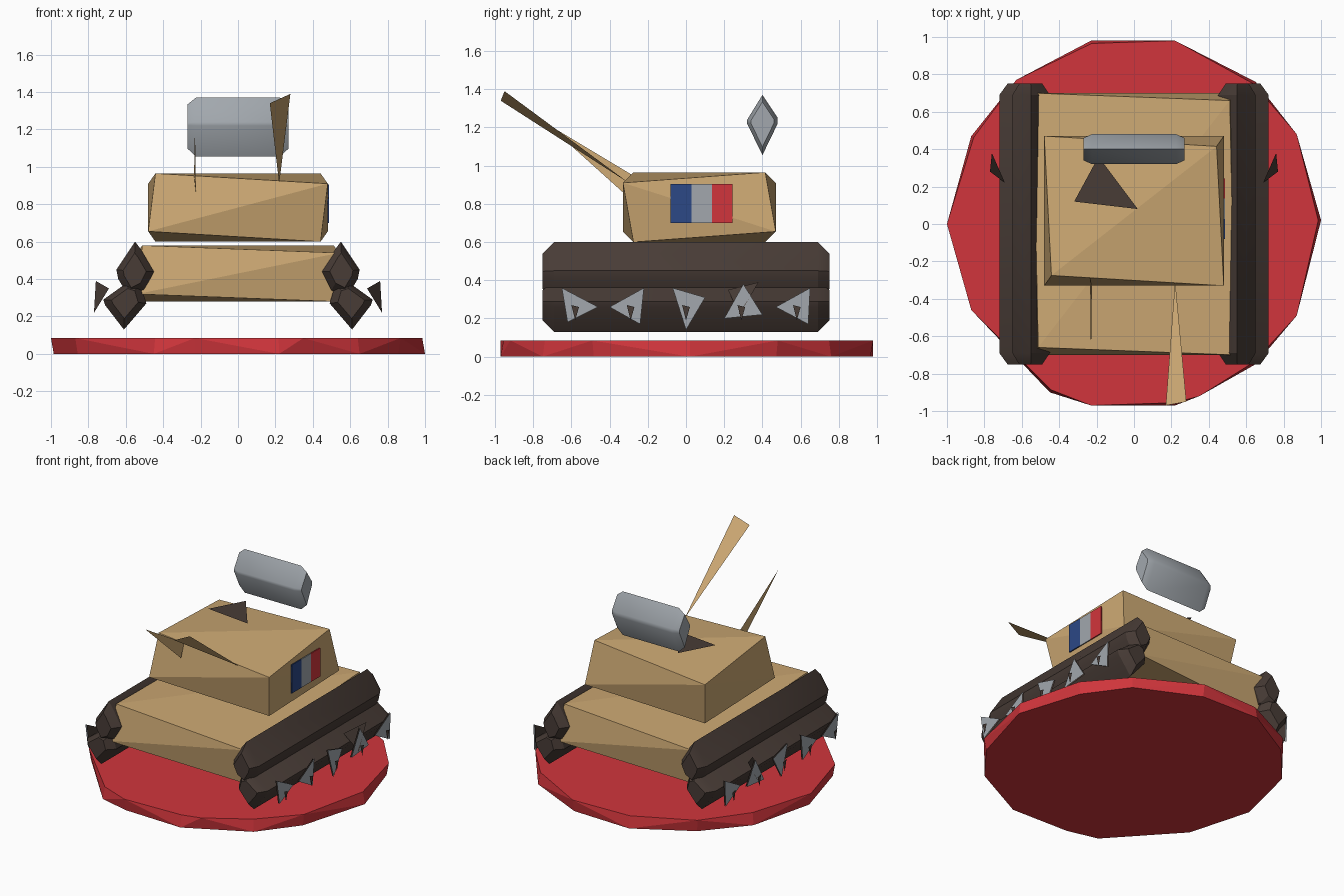
import bpy
import bmesh
from mathutils import Vector

cube = bpy.data.objects.get("Cube")
if cube:
    bpy.data.objects.remove(cube, do_unlink=True)


def material(name, rgb):
    m = bpy.data.materials.new(name)
    m.diffuse_color = (*rgb, 1)
    m.use_nodes = True
    m.node_tree.nodes["Principled BSDF"].inputs["Base Color"].default_value = (*rgb, 1)
    return m


TAN = material("sand tan", (0.60, 0.39, 0.17))
RED = material("red", (0.64, 0.036, 0.045))
DARK = material("dark brown", (0.065, 0.045, 0.037))
GREY = material("grey", (0.36, 0.39, 0.42))
BLUE = material("blue", (0.025, 0.065, 0.24))


def finish(name, bm, mat, smooth=None):
    mesh = bpy.data.meshes.new(name)
    bm.to_mesh(mesh)
    bm.free()
    mesh.materials.append(mat)
    obj = bpy.data.objects.new(name, mesh)
    bpy.context.collection.objects.link(obj)
    if smooth:
        bpy.ops.object.select_all(action="DESELECT")
        obj.select_set(True)
        bpy.context.view_layer.objects.active = obj
        bpy.ops.object.shade_smooth_by_angle(angle=smooth)
    return obj


def solid(name, points, mat, smooth=None):
    """Faceted block wrapped round a few corner points."""
    bm = bmesh.new()
    for p in points:
        bm.verts.new(p)
    bmesh.ops.convex_hull(bm, input=bm.verts)
    bmesh.ops.dissolve_limit(bm, angle_limit=0.01, verts=bm.verts, edges=bm.edges)
    bmesh.ops.recalc_face_normals(bm, faces=bm.faces)
    return finish(name, bm, mat, smooth)


def sheet(name, points, mat):
    bm = bmesh.new()
    bm.faces.new([bm.verts.new(p) for p in points])
    return finish(name, bm, mat)


def twisted_box(name, x, y0, y1, z0, z1, cut, mat):
    """Box whose corners alternate between pulled in at the side and at the top."""
    pts = []
    for sx in (-1, 1):
        for sy in (-1, 1):
            for sz in (-1, 1):
                wide = sx * sy * sz < 0
                a, b = (0, cut) if wide else (cut, 0)
                y = y0 + a if sy < 0 else y1 - a
                z = z0 + b if sz < 0 else z1 - b
                pts.append((sx * (x - a * 0.7), y, z))
    return solid(name, pts, mat)


def bar(profile, half, inset, shrink, place):
    """Corner points of a long bar with tapered ends."""
    centre = sum((Vector(p) for p in profile), Vector((0, 0))) / len(profile)
    pts = []
    for end in (-1, 1):
        for p in profile:
            tip = centre + (Vector(p) - centre) * shrink
            pts.append(place(end * (half - inset), p))
            pts.append(place(end * half, tip))
    return pts


# Display disc
rim = [(-1, 0), (-0.87, 0.47), (-0.63, 0.77), (-0.23, 0.98), (0.22, 0.98),
       (0.65, 0.76), (0.87, 0.48), (1, 0.02), (0.87, -0.49), (0.65, -0.75),
       (0.35, -0.92), (0.22, -0.97), (-0.23, -0.97), (-0.45, -0.9), (-0.87, -0.46)]
disc = []
for i, (x, y) in enumerate(rim):
    low, high = (1, 0.985) if i % 2 else (0.985, 1)
    disc += [(x * low, y * low, 0), (x * high, y * high, 0.085)]
solid("base_disc", disc, RED)

# Hull and turret
twisted_box("hull", 0.54, -0.70, 0.70, 0.28, 0.58, 0.04, TAN)
twisted_box("turret", 0.48, -0.33, 0.47, 0.60, 0.965, 0.055, TAN)

# Tracks, each an upper and a lower bar, with road wheels
upper = [(0.55, 0.60), (0.65, 0.45), (0.64, 0.40), (0.58, 0.30),
         (0.50, 0.34), (0.45, 0.44), (0.52, 0.56)]
lower = [(0.58, 0.39), (0.72, 0.29), (0.71, 0.26), (0.61, 0.13),
         (0.49, 0.27), (0.52, 0.37)]
wheels = [[(-0.65, 0.36), (-0.62, 0.18), (-0.46, 0.26)],
          [(-0.40, 0.26), (-0.24, 0.17), (-0.22, 0.36)],
          [(-0.07, 0.36), (0.00, 0.14), (0.10, 0.31)],
          [(0.20, 0.20), (0.40, 0.22), (0.30, 0.38)],
          [(0.47, 0.26), (0.64, 0.17), (0.65, 0.36)]]
for side, s in (("left", 1), ("right", -1)):
    for part, profile in (("upper", upper), ("lower", lower)):
        pts = bar(profile, 0.75, 0.06, 0.62, lambda t, p: (s * p[0], t, p[1]))
        solid(f"{side}_track_{part}", pts, DARK, 0.5)
    for i, tri in enumerate(wheels):
        order = tri if s > 0 else tri[::-1]
        sheet(f"{side}_wheel_{i + 1}", [(s * 0.765, y, z) for y, z in order], GREY)
        sheet(f"{side}_wheel_back_{i + 1}", [(s * 0.755, y, z) for y, z in order], DARK)
        y = -0.58 + i * 0.29
        hub = [(y - 0.02, 0.27), (y, 0.19), (y + 0.02, 0.26)]
        sheet(f"{side}_hub_{i + 1}", [(s * 0.79, a, z) for a, z in hub[::s]], DARK)
    # Loose dark plate behind a wheel
    sheet(f"{side}_wheel_plate",
          [(s * 0.77, 0.28, 0.22), (s * 0.76, 0.38, 0.39), (s * 0.69, 0.22, 0.35)], DARK)

# Flag plates on the turret's left side
for i, (colour, mat) in enumerate((("blue", BLUE), ("grey", GREY), ("red", RED))):
    y = -0.08 + i * 0.108
    solid(f"flag_{colour}", [(x, a, z) for x in (0.479, 0.487)
                             for a in (y, y + 0.108) for z in (0.70, 0.905)], mat)

# Gun blades
sheet("gun_barrel", [(0.17, -0.97, 1.34), (0.28, -0.95, 1.39), (0.22, -0.30, 0.91)], TAN)
sheet("second_gun", [(-0.23, -0.73, 1.22), (-0.225, -0.33, 0.86), (-0.235, -0.28, 0.95)], TAN)

# Hatch and the floating stowage roll
sheet("hatch", [(-0.19, 0.36, 1.02), (-0.32, 0.12, 1.02), (0.02, 0.08, 1.02)], DARK)
roll = [(0.40, 1.37), (0.32, 1.24), (0.32, 1.22), (0.40, 1.055), (0.48, 1.22), (0.48, 1.25)]
solid("stowage_roll", bar(roll, 0.27, 0.045, 0.75, lambda t, p: (t, p[0], p[1])), GREY, 0.6)
